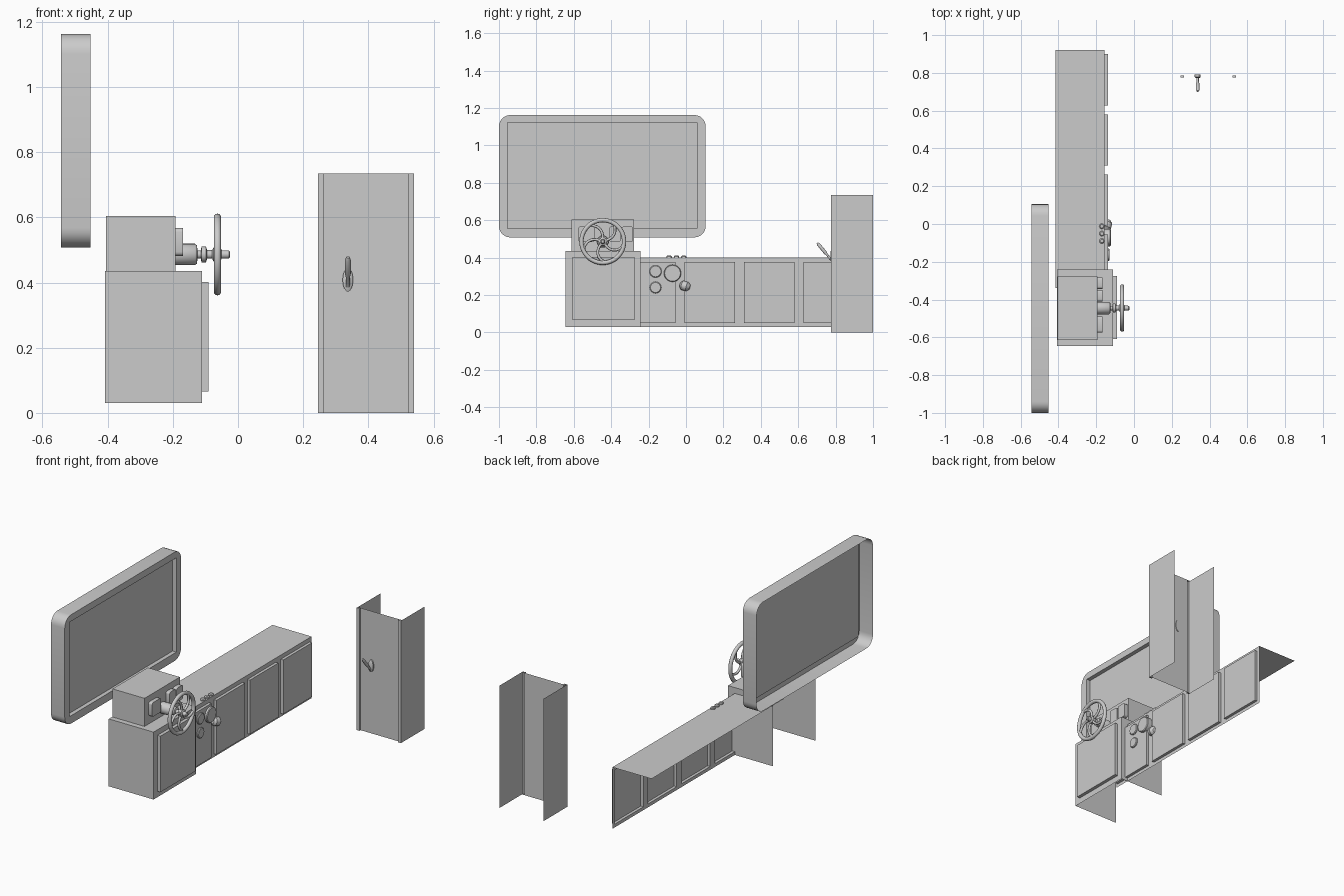
import bpy, bmesh
from math import sin, cos, pi
from mathutils import Vector, Matrix

if "Cube" in bpy.data.objects:
    bpy.data.objects.remove(bpy.data.objects["Cube"])


def make(name, verts, faces, smooth=False):
    me = bpy.data.meshes.new(name)
    me.from_pydata(verts, [], faces)
    bm = bmesh.new()
    bm.from_mesh(me)
    bmesh.ops.remove_doubles(bm, verts=bm.verts, dist=1e-5)
    bmesh.ops.recalc_face_normals(bm, faces=bm.faces)
    bm.to_mesh(me)
    bm.free()
    ob = bpy.data.objects.new(name, me)
    bpy.context.collection.objects.link(ob)
    if smooth:
        bpy.ops.object.select_all(action='DESELECT')
        ob.select_set(True)
        bpy.context.view_layer.objects.active = ob
        bpy.ops.object.shade_smooth_by_angle(angle=0.7)
    return ob


def shell(name, x, y, z, panels=(), zp=None, depth=0.02, sides=True):
    """Cabinet open at back and bottom; door panels pushed out of its front (+x)."""
    (x0, x1), (y0, y1), (z0, z1) = x, y, z
    v, f = [], []

    def quad(*pts):
        f.append(tuple(range(len(v), len(v) + 4)))
        v.extend(pts)
    quad((x0, y0, z1), (x1, y0, z1), (x1, y1, z1), (x0, y1, z1))
    if sides:
        for yy in y:
            quad((x0, yy, z0), (x1, yy, z0), (x1, yy, z1), (x0, yy, z1))
    cuts = sorted([y0, y1] + [c for p in panels for c in p])
    zs = [z0, *(zp or ()), z1]
    for a, b in zip(cuts, cuts[1:]):
        for i, (c, d) in enumerate(zip(zs, zs[1:])):
            ring = [(a, c), (b, c), (b, d), (a, d)]
            is_panel = (a, b) in panels and i == 1
            xf = x1 + depth if is_panel else x1
            quad(*[(xf, *p) for p in ring])
            if is_panel:
                for p, q in zip(ring, ring[1:] + ring[:1]):
                    quad((x1, *p), (x1, *q), (xf, *q), (xf, *p))
    return make(name, v, f)


def lathe(name, profile, base, axis=(1, 0, 0), n=24):
    """Revolve (distance, radius) pairs around an axis starting at base."""
    rot = Vector((0, 0, 1)).rotation_difference(Vector(axis)).to_matrix()
    v = [Vector(base) + rot @ Vector((r * cos(2*pi*k/n), r * sin(2*pi*k/n), d))
         for d, r in profile for k in range(n)]
    f = [(i*n + k, i*n + (k+1) % n, (i+1)*n + (k+1) % n, (i+1)*n + k)
         for i in range(len(profile) - 1) for k in range(n)]
    f += [tuple(range(n)), tuple(range(len(v) - n, len(v)))]
    return make(name, v, f, True)


def rounded(y, z, r, n=6):
    """Four corner arcs of a rounded rectangle, counter-clockwise."""
    corners = [(y[1]-r, z[1]-r), (y[0]+r, z[1]-r), (y[0]+r, z[0]+r), (y[1]-r, z[0]+r)]
    return [[(cy + r*cos(pi/2*(i + k/n)), cz + r*sin(pi/2*(i + k/n))) for k in range(n+1)]
            for i, (cy, cz) in enumerate(corners)]


# Cabinets
shell("console_cabinet", (-.408, -.11), (-.645, -.242), (.03, .435), [(-.608, -.275)], (.065, .402))
shell("console_head", (-.405, -.192), (-.613, -.278), (.435, .604))
shell("long_counter", (-.415, -.155), (-.34, .92), (.03, .40),
      [(-.33, -.055), (-.008, .263), (.31, .58), (.627, .9)], (.05, .375), .017, sides=False)

# Screen: rounded open shell with recessed rectangular display
arcs = rounded((-1, .105), (.508, 1.162), .06)
flat = [p for a in arcs for p in a]
N, m = len(flat), len(arcs[0])
inner = [(.06, 1.122), (-.955, 1.122), (-.955, .555), (.06, .555)]
XF = -.452
verts = [(-.543, *p) for p in flat] + [(XF, *p) for p in flat]
verts += [(XF, *p) for p in inner] + [(XF - .025, *p) for p in inner]
faces = [(i, (i+1) % N, N + (i+1) % N, N + i) for i in range(N)]
for c in range(4):
    s, d = N + c*m, (c+1) % 4
    faces += [(s+k, s+k+1, 2*N + c) for k in range(m-1)]
    faces += [(s+m-1, N + d*m, 2*N + d, 2*N + c), (2*N+c, 2*N+d, 2*N+4+d, 2*N+4+c)]
faces.append(tuple(range(2*N+4, 2*N+8)))
make("screen", verts, faces, True)

# Rounded button plates on the console head
for i, (a, b) in enumerate([(-.575, -.49), (-.41, -.35), (-.343, -.283)]):
    o = [p for arc in rounded((a, b), (.482, .567), .012, 3) for p in arc]
    k = len(o)
    make(f"button_plate_{i+1}", [(-.193, *p) for p in o] + [(-.168, *p) for p in o],
         [(j, (j+1) % k, k + (j+1) % k, k + j) for j in range(k)] + [tuple(range(k, 2*k))], True)

# Steering column, hub and knob
C = Vector((-.063, -.445, .486))
lathe("steering_column", [(0, .033), (.06, .033), (.066, .028), (.068, .012), (.078, .012), (.080, .024),
                          (.094, .024), (.097, .013), (.113, .013), (.117, .022), (.138, .022),
                          (.142, .013), (.164, .012), (.168, .008)], (-.192, C.y, C.z))

# Wheel rim
R, r, NU, NV = .114, .0115, 48, 10
verts = [(C.x + r*sin(2*pi*j/NV), C.y + (R + r*cos(2*pi*j/NV)) * cos(2*pi*i/NU),
          C.z + (R + r*cos(2*pi*j/NV)) * sin(2*pi*i/NU)) for i in range(NU) for j in range(NV)]
faces = [(i*NV + j, (i+1) % NU*NV + j, (i+1) % NU*NV + (j+1) % NV, i*NV + (j+1) % NV)
         for i in range(NU) for j in range(NV)]
make("wheel_rim", verts, faces, True)

# Five swept spokes
cu = bpy.data.curves.new("wheel_spokes", 'CURVE')
cu.dimensions, cu.bevel_depth, cu.bevel_resolution = '3D', .0075, 2
for s in range(5):
    sp = cu.splines.new('POLY')
    sp.points.add(7)
    for k, pt in enumerate(sp.points):
        t = k / 7
        rad, ang = .014 + .1*t, 2*pi*s/5 + pi/2 + .75*t*t
        pt.co = (C.x, C.y + rad*cos(ang), C.z + rad*sin(ang), 1)
ob = bpy.data.objects.new("wheel_spokes", cu)
bpy.context.collection.objects.link(ob)

# Gauges, tilted spout and top knobs on the counter
for i, (y, z, rad, d) in enumerate([(-.163, .326, .033, .026), (-.163, .24, .031, .026), (-.072, .316, .046, .032)]):
    lathe(f"gauge_{i+1}", [(0, rad), (d - .004, rad), (d, rad - .004)], (-.155, y, z))
lathe("tilted_knob", [(0, .014), (.012, .026), (.04, .026), (.055, .012)], (-.15, -.03, .255), (.25, .9, -.25), 12)
for i in range(3):
    lathe(f"top_knob_{i+1}", [(0, .014), (.009, .014), (.014, .009)],
          (-.17, -.09 + .039*i, .397), (0, 0, 1), 16)

# Door box: front with raised edge strips, open at back, top and bottom
path = [(.246, 1), (.246, .776), (.264, .776), (.264, .787), (.522, .787), (.522, .776), (.54, .776), (.54, 1)]
k = len(path)
verts = [(*p, z) for z in (0, .735) for p in path]
faces = [(i, i+1, k+i+1, k+i) for i in range(k-1)]
for x0, x1 in ((.246, .264), (.522, .54)):
    for z in (0, .735):
        b = len(verts)
        verts += [(x0, .776, z), (x1, .776, z), (x1, .787, z), (x0, .787, z)]
        faces.append((b, b+1, b+2, b+3))
make("door_box", verts, faces)

# Door handle: oval rose and slanted lever
rose = lathe("handle_rose", [(0, 1), (.013, 1), (.018, .7)], (0, 0, 0), (0, -1, 0))
rose.data.transform(Matrix.Translation((.337, .791, .408)) @ Matrix.Diagonal((.016, 1, .036, 1)))
lathe("handle_lever", [(0, .006), (.035, .006), (.05, .009), (.105, .009), (.116, .005)],
      (.337, .776, .388), (0, -.63, .77), 12)
